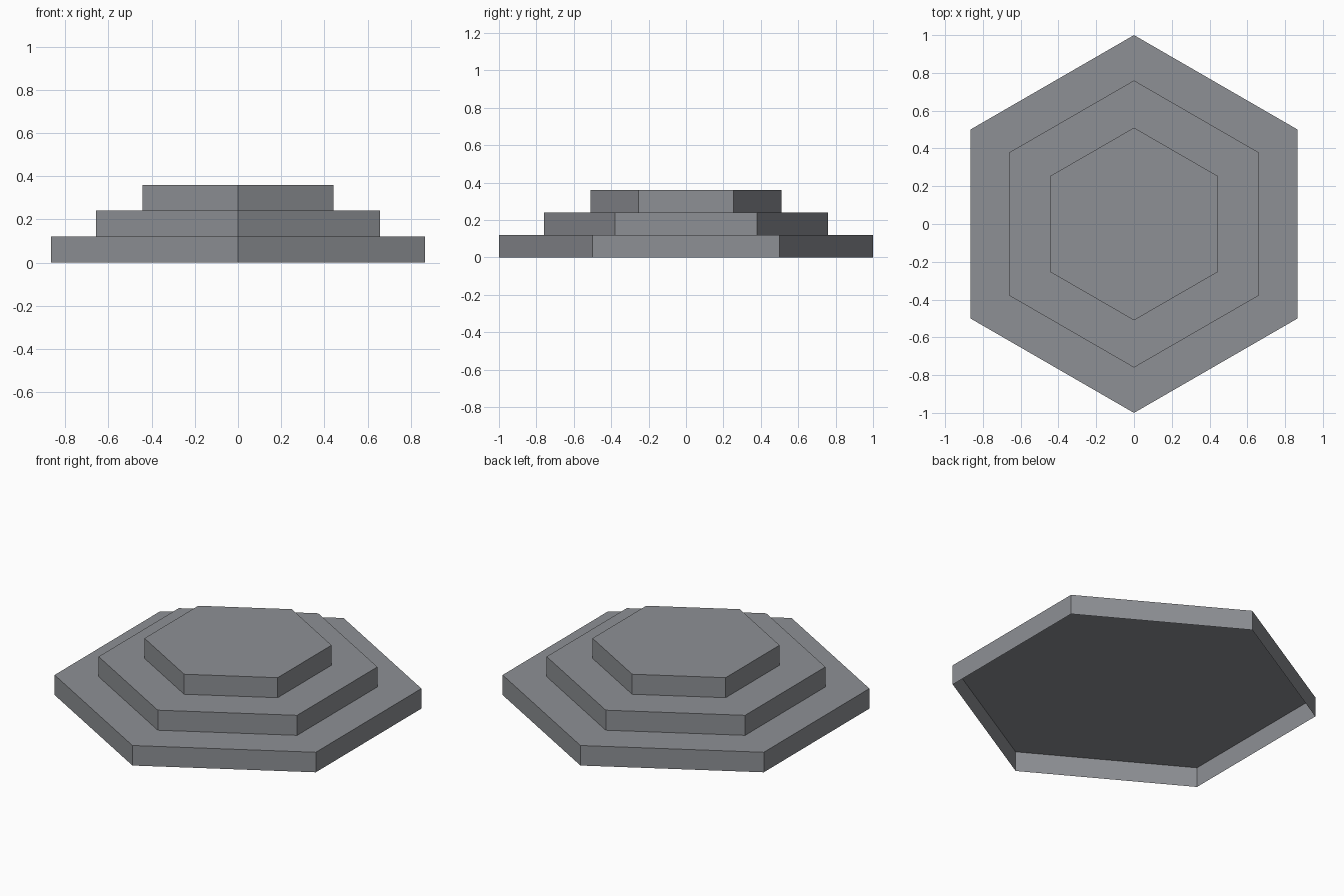
import bpy, bmesh, math

if "Cube" in bpy.data.objects:
    bpy.data.objects.remove(bpy.data.objects["Cube"])

stone = bpy.data.materials.new("grey stone")
stone.diffuse_color = (0.27, 0.28, 0.30, 1)
stone.use_nodes = True
stone.node_tree.nodes["Principled BSDF"].inputs["Base Color"].default_value = stone.diffuse_color


def hex_tier(name, radius, z0, z1):
    """Hexagonal step with side walls and a top, open underneath."""
    bm = bmesh.new()
    angles = [math.radians(90 + 60 * i) for i in range(6)]
    low, high = [[bm.verts.new((radius * math.cos(a), radius * math.sin(a), z))
                  for a in angles] for z in (z0, z1)]
    bm.faces.new(high)
    for i in range(6):
        j = (i + 1) % 6
        bm.faces.new((low[i], low[j], high[j], high[i]))
    mesh = bpy.data.meshes.new(name)
    bm.to_mesh(mesh)
    bm.free()
    mesh.materials.append(stone)
    bpy.context.collection.objects.link(bpy.data.objects.new(name, mesh))


# Three stacked steps, each narrower than the one below
for name, radius, level in (("bottom_step", 1.0, 0),
                            ("middle_step", 0.76, 1),
                            ("top_step", 0.51, 2)):
    hex_tier(name, radius, 0.12 * level, 0.12 * (level + 1))
